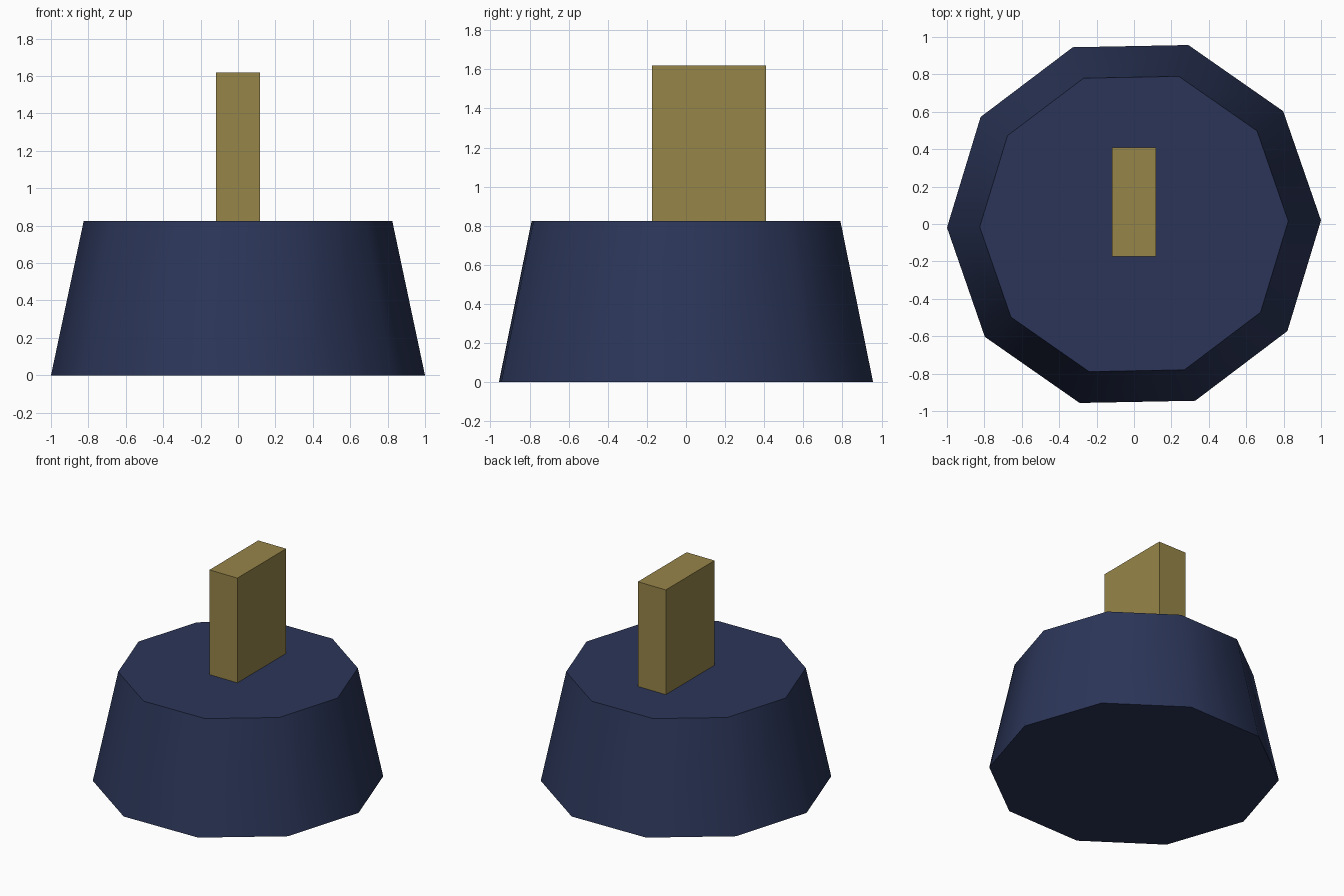
import bpy, bmesh
from math import cos, sin, radians, tau

if "Cube" in bpy.data.objects:
    bpy.data.objects.remove(bpy.data.objects["Cube"])

SIDES, TURN = 10, radians(1.1)


def material(name, color):
    mat = bpy.data.materials.new(name)
    mat.diffuse_color = (*color, 1)
    mat.use_nodes = True
    mat.node_tree.nodes["Principled BSDF"].inputs["Base Color"].default_value = mat.diffuse_color
    return mat


def prism(name, bottom, top, z0, z1, mat):
    """Closed solid between two matching outlines."""
    bm = bmesh.new()
    lo = [bm.verts.new((x, y, z0)) for x, y in bottom]
    hi = [bm.verts.new((x, y, z1)) for x, y in top]
    n = len(lo)
    bm.faces.new(lo[::-1])
    bm.faces.new(hi)
    for i in range(n):
        j = (i + 1) % n
        bm.faces.new((lo[i], lo[j], hi[j], hi[i]))
    mesh = bpy.data.meshes.new(name)
    bm.to_mesh(mesh)
    bm.free()
    mesh.materials.append(mat)
    ob = bpy.data.objects.new(name, mesh)
    bpy.context.collection.objects.link(ob)
    return ob


def ring(r):
    return [(r * cos(TURN + tau * i / SIDES), r * sin(TURN + tau * i / SIDES))
            for i in range(SIDES)]


navy = material("navy", (0.024, 0.036, 0.098))
gold = material("gold", (0.31, 0.235, 0.067))

# Tapered ten-sided knob body, smooth around its side with crisp rims
body = prism("knob_body", ring(1.0), ring(0.825), 0, 0.825, navy)
bpy.context.view_layer.objects.active = body
body.select_set(True)
bpy.ops.object.shade_smooth_by_angle(angle=radians(45))

# Upright pointer block, set towards the back
outline = [(-0.117, -0.175), (0.117, -0.175), (0.117, 0.41), (-0.117, 0.41)]
prism("pointer_block", outline, outline, 0.82, 1.62, gold)
